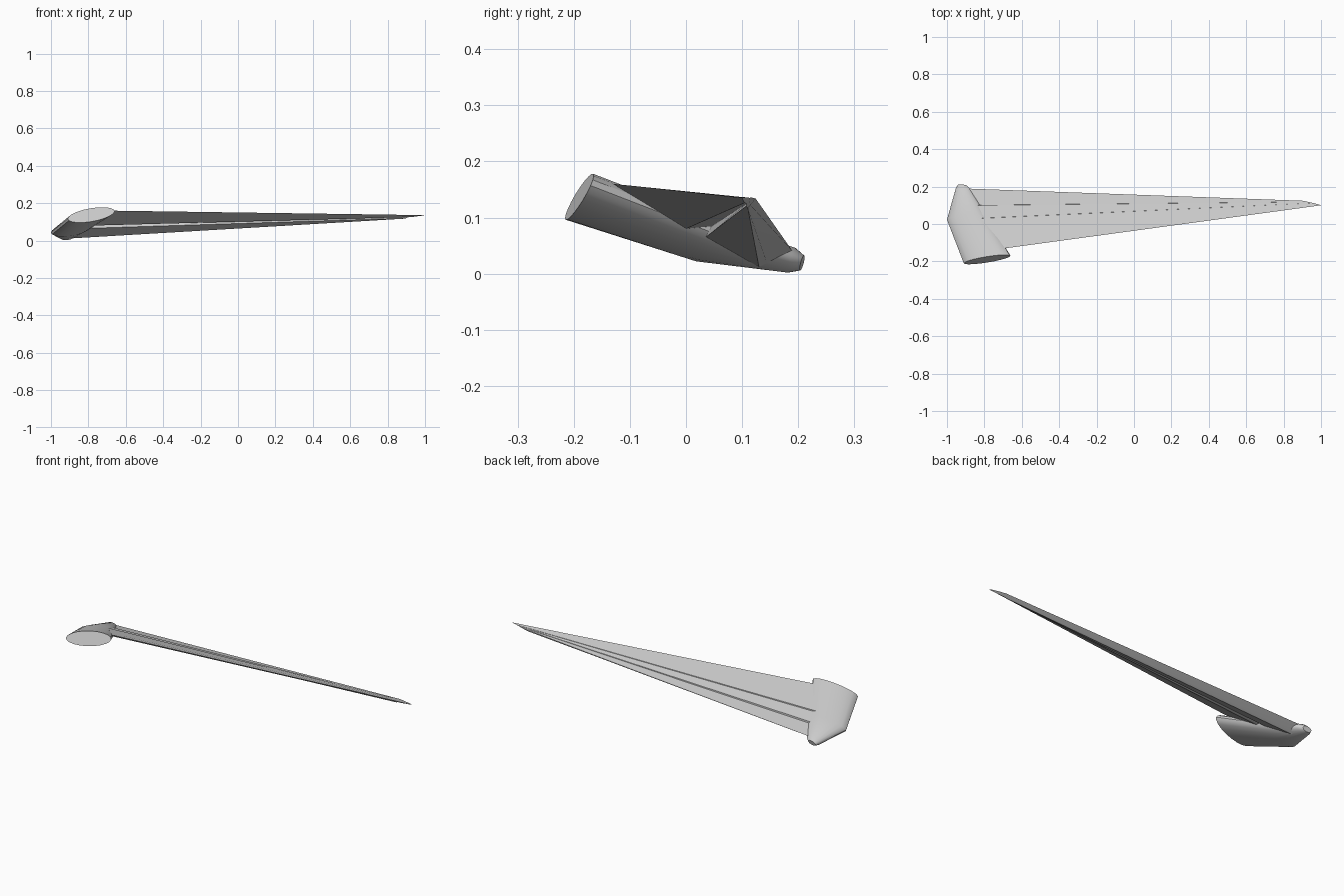
import bpy, bmesh, math
from mathutils import Vector

grey = bpy.data.materials.new("light_grey")
grey.diffuse_color = (0.6, 0.6, 0.6, 1)


def loft(name, rings, angle):
    """Skin a list of equal-length point rings and cap both ends."""
    bm = bmesh.new()
    loops = [[bm.verts.new(p) for p in ring] for ring in rings]
    n = len(loops[0])
    for a, b in zip(loops, loops[1:]):
        for i in range(n):
            j = (i + 1) % n
            bm.faces.new((a[i], a[j], b[j], b[i]))
    bm.faces.new(loops[0])
    bm.faces.new(loops[-1])
    bmesh.ops.recalc_face_normals(bm, faces=bm.faces)
    mesh = bpy.data.meshes.new(name)
    bm.to_mesh(mesh)
    bm.free()
    mesh.materials.append(grey)
    obj = bpy.data.objects.new(name, mesh)
    bpy.context.collection.objects.link(obj)
    bpy.ops.object.select_all(action='DESELECT')
    obj.select_set(True)
    bpy.context.view_layer.objects.active = obj
    bpy.ops.object.shade_smooth_by_angle(angle=math.radians(angle))
    return obj


def oval(center, major, minor, n=20):
    c, u, v = Vector(center), Vector(major), Vector(minor)
    return [c + u * math.cos(2 * math.pi * i / n) + v * math.sin(2 * math.pi * i / n)
            for i in range(n)]


# Root block: tilted oval sections from the cut front face to the rounded rear
loft("root_block", [
    oval((-0.785, -0.19, 0.137), (0.125, 0.02, 0.02), (0, 0.016, 0.036)),
    oval((-0.895, 0.035, 0.058), (0.105, 0.012, 0.015), (0, 0.014, 0.033)),
    oval((-0.913, 0.188, 0.024), (0.040, -0.002, 0.004), (0, 0.007, 0.022)),
    oval((-0.918, 0.207, 0.019), (0.024, -0.002, 0.003), (0, 0.004, 0.013)),
], 35)

# Blade: stepped overlapping panels, each row is root x, y, z and tip x, y, z
profile = [
    (-0.690, -0.130, 0.160, 1.00, 0.100, 0.135),   # leading edge
    (-0.725, -0.080, 0.141, 0.985, 0.105, 0.136),
    (-0.820, 0.030, 0.103, 0.96, 0.112, 0.136),
    (-0.820, 0.031, 0.097, 0.96, 0.1122, 0.135),   # first step
    (-0.840, 0.100, 0.073, 0.93, 0.118, 0.136),
    (-0.840, 0.101, 0.064, 0.93, 0.1182, 0.135),   # second step
    (-0.910, 0.190, 0.040, 0.91, 0.124, 0.134),    # trailing edge
    (-0.890, 0.145, 0.018, 0.90, 0.115, 0.122),
    (-0.885, 0.130, 0.012, 0.89, 0.110, 0.117),    # underside
    (-0.810, 0.035, 0.065, 0.90, 0.107, 0.120),
    (-0.810, 0.045, 0.084, 0.91, 0.108, 0.125),    # underside notch
    (-0.780, 0.000, 0.080, 0.93, 0.104, 0.126),
]
loft("blade", [[Vector(r[:3]) for r in profile], [Vector(r[3:]) for r in profile]], 20)
